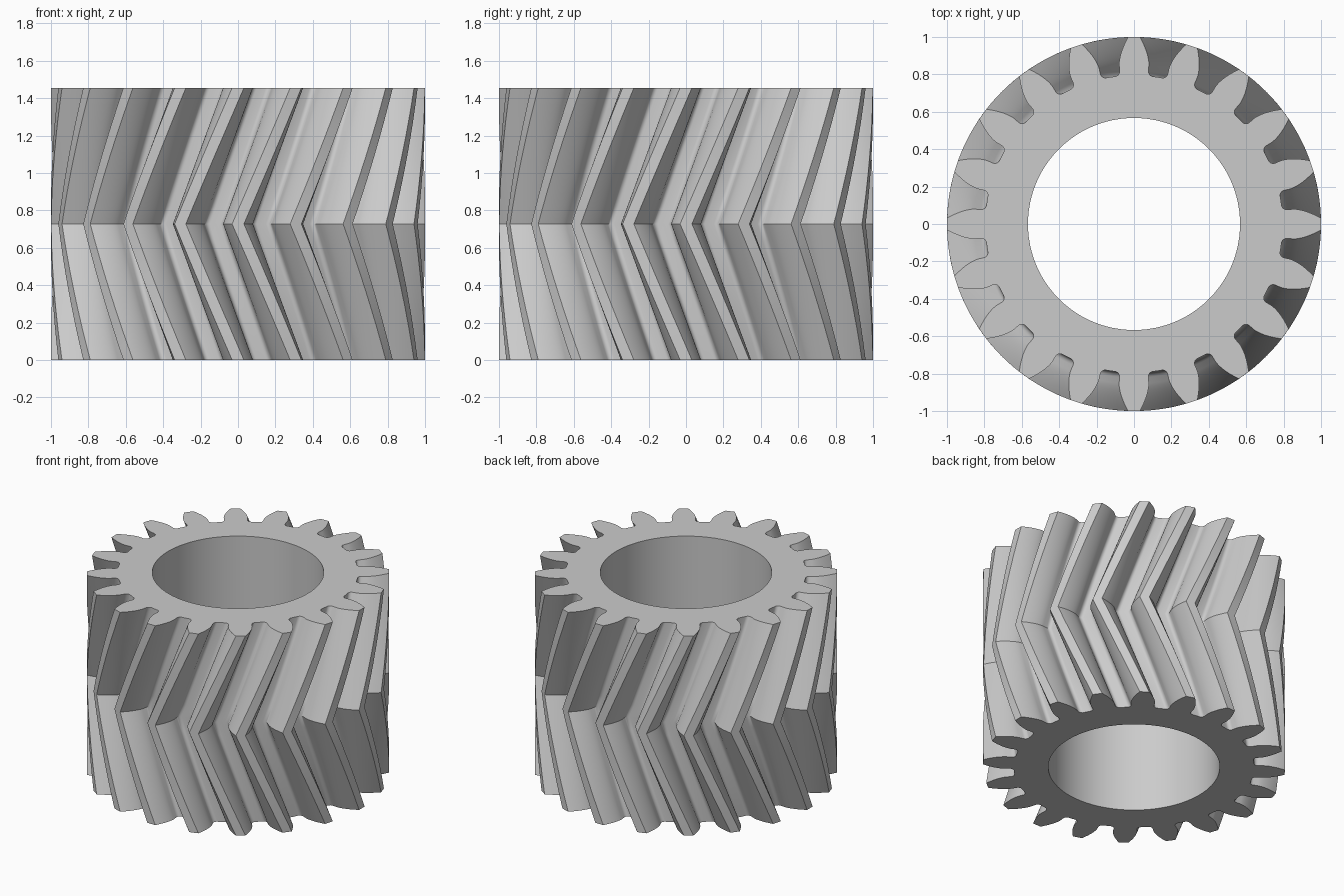
import bpy
import bmesh
from math import pi, sin, cos, tan, acos, radians

if "Cube" in bpy.data.objects:
    bpy.data.objects.remove(bpy.data.objects["Cube"], do_unlink=True)

# Gear proportions
TEETH = 20
MODULE = 1 / (TEETH / 2 + 1)
TIP = 1.0
PITCH = MODULE * TEETH / 2
ROOT = PITCH - 1.25 * MODULE
PRESSURE = radians(20)
BASE = PITCH * cos(PRESSURE)
HEIGHT = 16 * MODULE
BORE = 0.567
FILLET = 0.027
TWIST = -2 * pi / TEETH      # turn of the middle against both ends
STEPS = 8                    # layers per half
BORE_SIDES = 96


def involute(r):
    a = acos(min(1, BASE / r))
    return tan(a) - a


def half_tooth():
    """(angle, radius) pairs from the root fillet up to the tip."""
    wall = pi / (2 * TEETH) + involute(PITCH)
    rc = ROOT + FILLET
    pts = []
    for i in range(6):
        t = pi / 2 * i / 5
        pts.append((wall + FILLET * (1 - sin(t)) / rc, rc - FILLET * cos(t)))
    for i in range(9):
        r = BASE + (TIP - BASE) * i / 8
        pts.append((wall - involute(r), r))
    return pts


def outline():
    half = half_tooth()
    tooth = [(-pi / TEETH, ROOT)]
    tooth += [(-a, r) for a, r in half] + [(a, r) for a, r in reversed(half)]
    return [(a + 2 * pi * k / TEETH, r) for k in range(TEETH) for a, r in tooth]


def add_ring(bm, polar, z, turn=0):
    return [bm.verts.new((r * cos(a + turn), r * sin(a + turn), z)) for a, r in polar]


def skin(bm, low, high):
    n = len(low)
    for i in range(n):
        j = (i + 1) % n
        bm.faces.new((low[i], low[j], high[j], high[i]))


bm = bmesh.new()

# Twisted tooth wall, reversing at mid height
profile = outline()
layers = []
for k in range(2 * STEPS + 1):
    f = k / (2 * STEPS)
    layers.append(add_ring(bm, profile, HEIGHT * f, TWIST * (1 - abs(2 * f - 1))))
for low, high in zip(layers, layers[1:]):
    skin(bm, low, high)

# Bore wall
circle = [(2 * pi * i / BORE_SIDES, BORE) for i in range(BORE_SIDES)]
bore = [add_ring(bm, circle, z) for z in (0, HEIGHT)]
skin(bm, bore[0], bore[1])

# Flat end faces between the bore and the teeth
for outer, inner in ((layers[0], bore[0]), (layers[-1], bore[1])):
    edges = [bm.edges.get((ring[i - 1], ring[i]))
             for ring in (outer, inner) for i in range(len(ring))]
    bmesh.ops.triangle_fill(bm, edges=edges, use_beauty=True)
bmesh.ops.recalc_face_normals(bm, faces=bm.faces)

mesh = bpy.data.meshes.new("herringbone_gear")
bm.to_mesh(mesh)
bm.free()
gear = bpy.data.objects.new("herringbone_gear", mesh)
bpy.context.collection.objects.link(gear)

# Plain grey material
grey = bpy.data.materials.new("light_grey")
grey.use_nodes = True
colour = (0.6, 0.6, 0.6, 1)
grey.diffuse_color = colour
grey.node_tree.nodes["Principled BSDF"].inputs["Base Color"].default_value = colour
mesh.materials.append(grey)

# Smooth flanks and bore, crisp tips, ends and middle seam
bpy.ops.object.select_all(action="DESELECT")
gear.select_set(True)
bpy.context.view_layer.objects.active = gear
bpy.ops.object.shade_smooth_by_angle(angle=radians(30))
